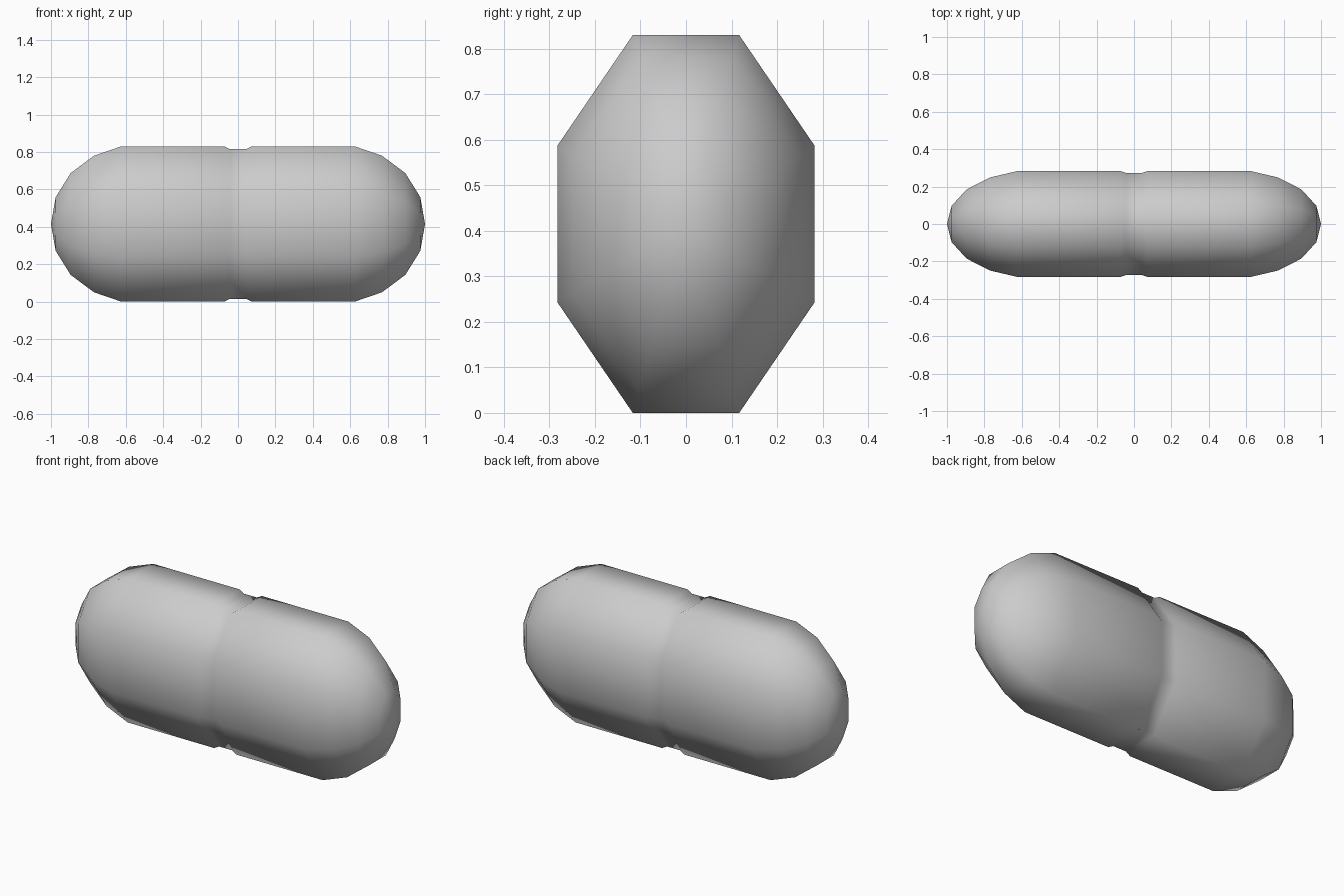
import bpy, bmesh
from math import cos, sin, pi

if "Cube" in bpy.data.objects:
    bpy.data.objects.remove(bpy.data.objects["Cube"])

SIDES, RY, RZ, CZ = 8, 0.306, 0.449, 0.415

# Half profile of the capsule: (x, radius factor), from the groove to the cap
half = [(0.042, 0.964), (0.072, 1.0), (0.625, 1.0), (0.77, 0.88),
        (0.895, 0.655), (0.975, 0.345)]
profile = [(-x, r) for x, r in reversed(half)] + half

bm = bmesh.new()
# Octagonal rings along the length
rings = []
for x, r in profile:
    angles = [2 * pi * (i + 0.5) / SIDES for i in range(SIDES)]
    rings.append([bm.verts.new((x, RY * r * cos(a), CZ + RZ * r * sin(a))) for a in angles])
for a, b in zip(rings, rings[1:]):
    for i in range(SIDES):
        j = (i + 1) % SIDES
        bm.faces.new((a[i], a[j], b[j], b[i]))

# Rounded ends close to a point
for ring, x in ((rings[0], -1.0), (rings[-1], 1.0)):
    tip = bm.verts.new((x, 0, CZ))
    for i in range(SIDES):
        bm.faces.new((ring[i], ring[(i + 1) % SIDES], tip))

bmesh.ops.recalc_face_normals(bm, faces=bm.faces[:])
for f in bm.faces:
    f.smooth = True

mesh = bpy.data.meshes.new("capsule")
bm.to_mesh(mesh)
bm.free()
bpy.context.collection.objects.link(bpy.data.objects.new("capsule", mesh))
